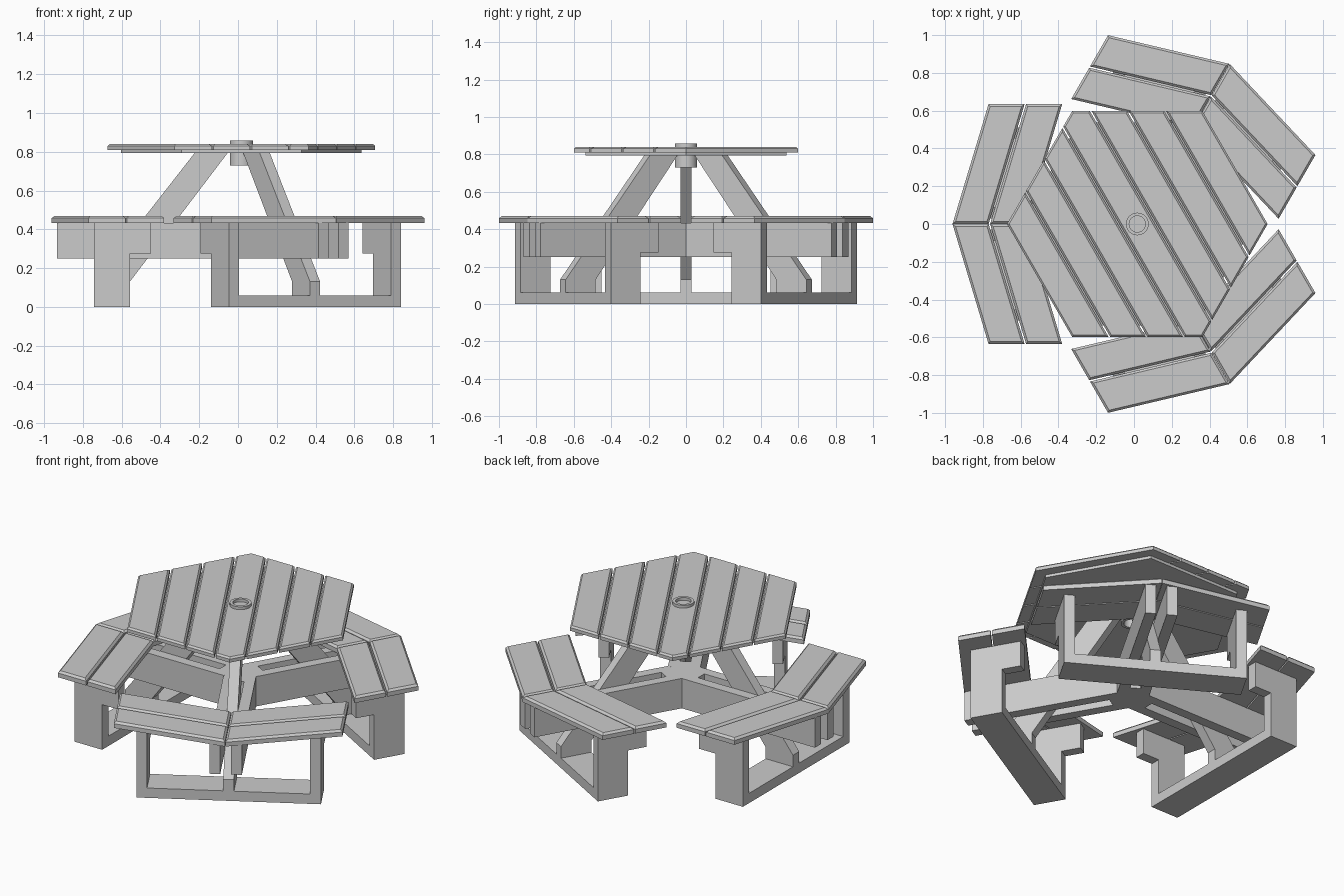
import bpy, bmesh
from math import radians, sqrt
from mathutils import Matrix, Vector

if "Cube" in bpy.data.objects:
    bpy.data.objects.remove(bpy.data.objects["Cube"])

CENTRE = Matrix.Translation((0.0175, 0, 0))


def prism(name, pts, extrude, angle, chamfer=0.0):
    """Extrude a closed outline of 3D points, turn it about the table axis."""
    bm = bmesh.new()
    face = bm.faces.new([bm.verts.new(p) for p in pts])
    res = bmesh.ops.extrude_face_region(bm, geom=[face])
    moved = [g for g in res["geom"] if isinstance(g, bmesh.types.BMVert)]
    bmesh.ops.translate(bm, verts=moved, vec=Vector(extrude))
    bmesh.ops.recalc_face_normals(bm, faces=bm.faces[:])
    if chamfer:
        edges = [e for e in bm.edges if all(v in moved for v in e.verts)]
        bmesh.ops.bevel(bm, geom=edges, offset=chamfer, segments=1,
                        affect='EDGES', profile=0.5)
    me = bpy.data.meshes.new(name)
    bm.transform(CENTRE @ Matrix.Rotation(radians(angle), 4, 'Z'))
    bm.to_mesh(me)
    bm.free()
    ob = bpy.data.objects.new(name, me)
    bpy.context.collection.objects.link(ob)
    return ob


def slab(name, pts, z0, z1, angle, chamfer=0.0):
    return prism(name, [(x, y, z0) for x, y in pts], (0, 0, z1 - z0), angle, chamfer)


def upright(name, pts, v0, v1, angle):
    return prism(name, [(r, v0, z) for r, z in pts], (0, v1 - v0, 0), angle)


# Table top: seven planks clipped to a hexagon
R = 0.69
A = R * sqrt(3) / 2
step, gap = 2 * A / 7, 0.004
for i in range(7):
    d0 = -A + i * step + (gap if i > 0 else 0)
    d1 = -A + (i + 1) * step - (gap if i < 6 else 0)
    ds = [d0, 0, d1] if i == 3 else [d0, d1]
    half = [(d, R - abs(d) / sqrt(3)) for d in ds]
    slab("table_plank", half + [(d, -l) for d, l in reversed(half)], 0.81, 0.84, 30, 0.01)

# Smaller hexagonal panel below the planks
r = 0.62
a = r * sqrt(3) / 2
slab("table_under_panel", [(a, r / 2), (0, r), (-a, r / 2), (-a, -r / 2), (0, -r), (a, -r / 2)],
     0.793, 0.811, 30)

# Parasol sleeve: a tube through the middle of the top
bm = bmesh.new()
rings = []
for rad, z in ((0.06, 0.73), (0.06, 0.857), (0.043, 0.857), (0.043, 0.73)):
    rings.append(bmesh.ops.create_circle(bm, segments=32, radius=rad,
                 matrix=Matrix.Translation((0, 0, z)))["verts"])
for k in range(4):
    p, q = rings[k], rings[(k + 1) % 4]
    for i in range(32):
        j = (i + 1) % 32
        bm.faces.new((p[i], p[j], q[j], q[i]))
bmesh.ops.recalc_face_normals(bm, faces=bm.faces[:])
bm.transform(CENTRE)
me = bpy.data.meshes.new("parasol_sleeve")
bm.to_mesh(me)
bm.free()
sleeve = bpy.data.objects.new("parasol_sleeve", me)
bpy.context.collection.objects.link(sleeve)
bpy.context.view_layer.objects.active = sleeve
sleeve.select_set(True)
bpy.ops.object.shade_smooth_by_angle(angle=radians(35))

# Three identical bench arms around the table
END, BACK = 0.634, 0.19
LEG = [(0.575, 0.06), (0.76, 0.06), (0.76, 0.13), (0.24, 0.795), (0.07, 0.795), (0.575, 0.13)]
FRAME_SIDE = [(0.575, 0.06), (0.76, 0.06), (0.76, 0.432), (0.465, 0.432),
              (0.465, 0.275), (0.575, 0.275)]
for ang in (60, 180, 300):
    for s in (1, -1):
        # seat boards, mitred at the middle of the bench
        for o, i in ((0.978, 0.787), (0.779, 0.588)):
            slab("seat_plank", [(o, s * 0.001), (o - BACK, s * END),
                                (i - BACK, s * END), (i, s * 0.001)], 0.432, 0.47, ang, 0.012)
        # twin radial beams, mitred to the neighbouring arm
        slab("radial_beam", [(0.052, s * 0.09), (0.95, s * 0.09),
                             (0.95, s * 0.03), (0.0173, s * 0.03)], 0.25, 0.432, ang)
        # side of the foot frame with seat bracket
        upright("foot_frame_side", FRAME_SIDE, s * 0.452, s * 0.512, ang)
    # foot bar, centre spacer and sloping table leg
    slab("foot_bar", [(0.575, -0.512), (0.76, -0.512), (0.76, 0.512), (0.575, 0.512)],
         0, 0.06, ang)
    slab("beam_spacer", [(0, 0), (0.0173, -0.03), (0.12, -0.03), (0.12, 0.03), (0.0173, 0.03)],
         0.25, 0.432, ang)
    upright("sloping_leg", LEG, -0.03, 0.03, ang)
